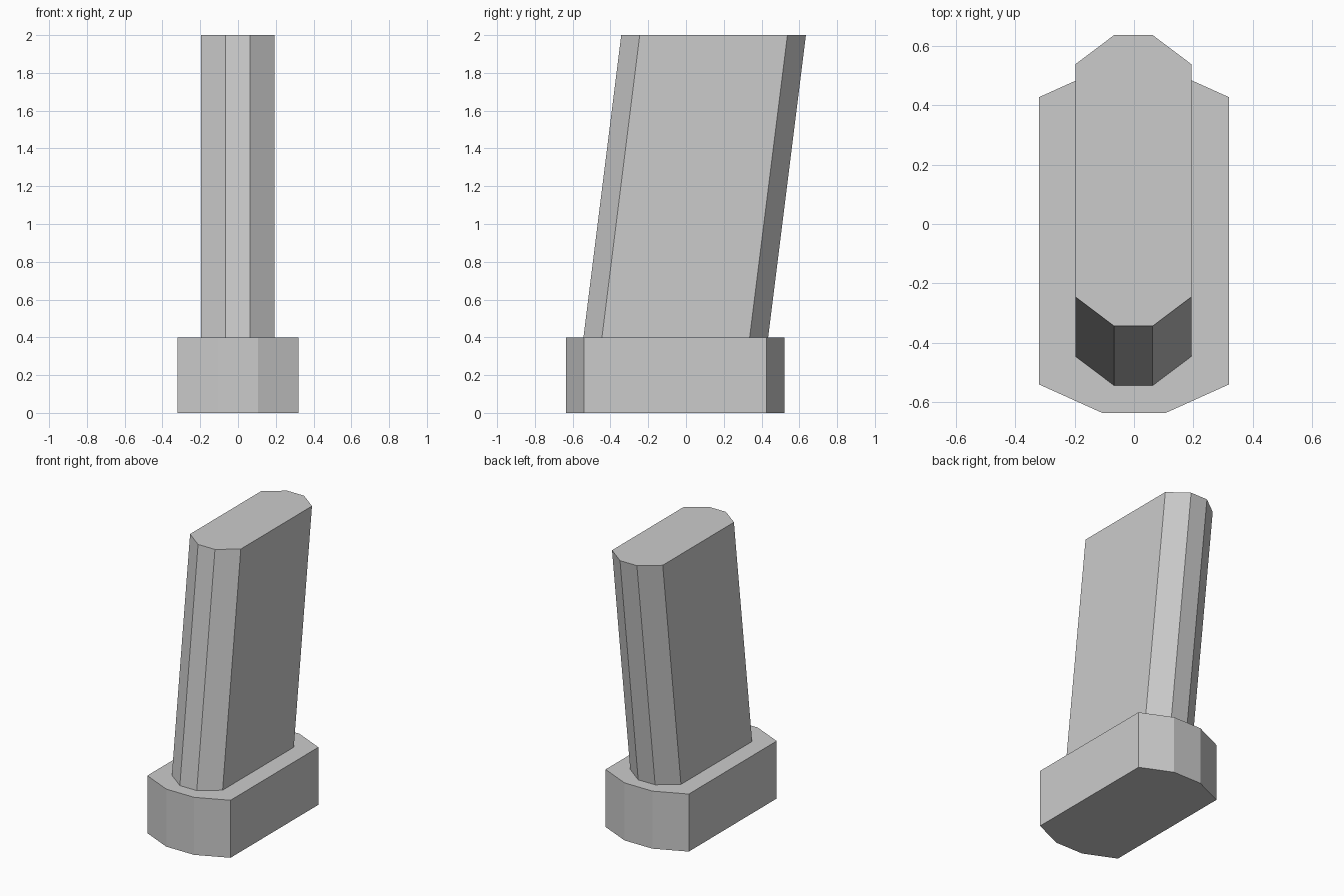
import bpy, bmesh

if "Cube" in bpy.data.objects:
    bpy.data.objects.remove(bpy.data.objects["Cube"])


def chamfered_outline(half_w, half_flat, y_front, y_back, cut):
    """Eight-sided outline: a long box with both ends chamfered."""
    right = [(half_flat, y_front), (half_w, y_front + cut),
             (half_w, y_back - cut), (half_flat, y_back)]
    return right + [(-x, y) for x, y in reversed(right)]


def leaning_prism(name, outline, z0, z1, lean=0.0, x_offset=0.0):
    bm = bmesh.new()
    base = bm.faces.new([bm.verts.new((x + x_offset, y, z0)) for x, y in outline])
    grown = bmesh.ops.extrude_face_region(bm, geom=[base], use_keep_orig=True)
    top = [g for g in grown["geom"] if isinstance(g, bmesh.types.BMVert)]
    bmesh.ops.translate(bm, verts=top, vec=(0, lean, z1 - z0))
    bmesh.ops.recalc_face_normals(bm, faces=bm.faces)
    mesh = bpy.data.meshes.new(name)
    bm.to_mesh(mesh)
    bm.free()
    obj = bpy.data.objects.new(name, mesh)
    bpy.context.collection.objects.link(obj)
    return obj


# Wide foot block
leaning_prism("base", chamfered_outline(0.32, 0.107, -0.635, 0.522, 0.096), 0.0, 0.4)

# Slanted slab leaning towards the back
leaning_prism("leaning_post", chamfered_outline(0.195, 0.065, -0.543, 0.435, 0.098),
              0.4, 2.0, lean=0.2, x_offset=-0.002)
